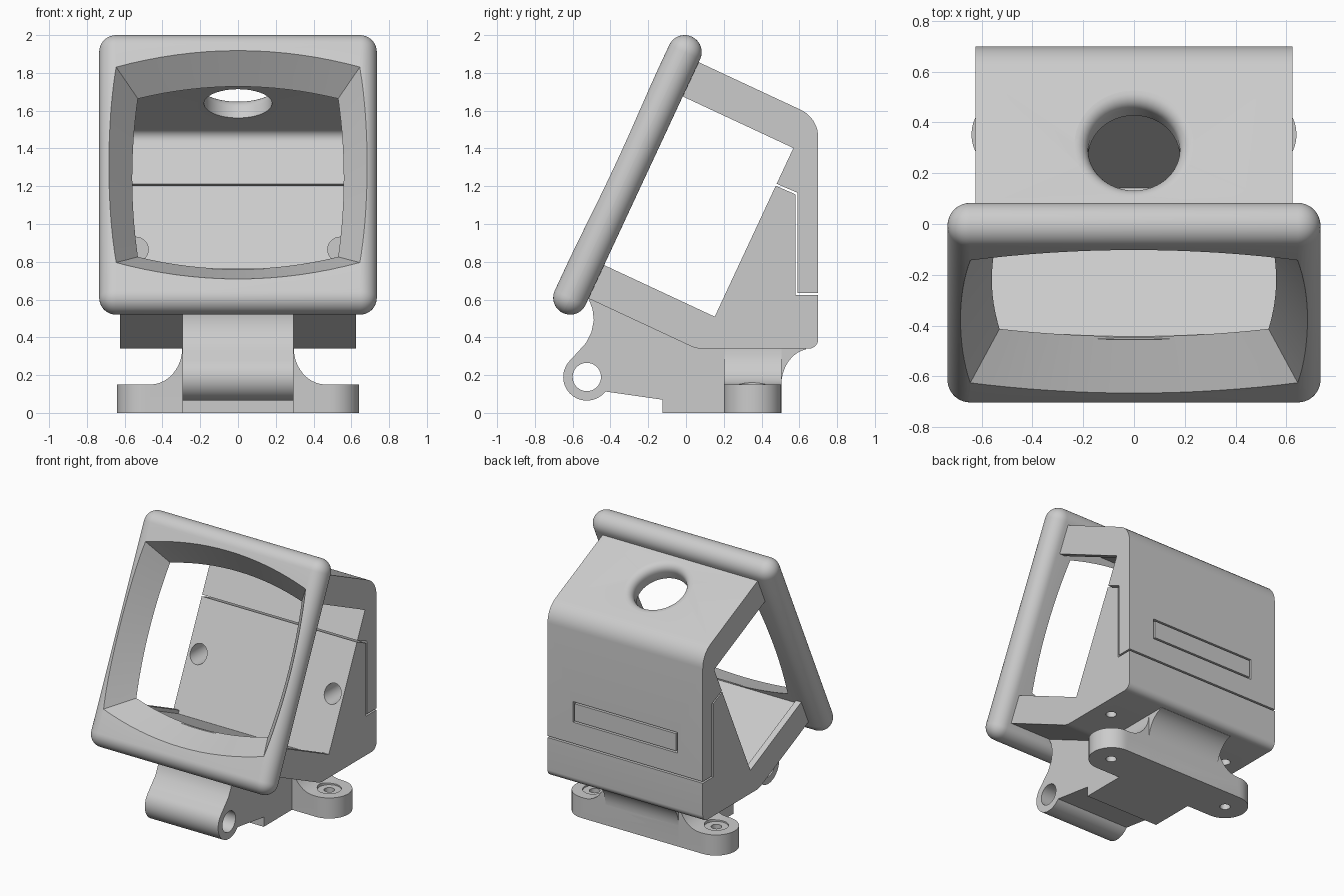
import bpy, bmesh
from math import sin, cos, tan, pi, radians
from mathutils import Vector, Matrix

if "Cube" in bpy.data.objects:
    bpy.data.objects.remove(bpy.data.objects["Cube"])

A = radians(25)  # backward tilt of the housing


def P(v, t):
    """Tilted housing frame (v up the bezel, t depth to the rear) -> (y, z)."""
    return (-.31 + v * sin(A) + t * cos(A), 1.26 + v * cos(A) - t * sin(A))


def loft(name, rings):
    """Closed solid through rings of equal point count."""
    bm = bmesh.new()
    rs = [[bm.verts.new(p) for p in r] for r in rings]
    n = len(rs[0])
    for a, b in zip(rs, rs[1:]):
        for i in range(n):
            j = (i + 1) % n
            bm.faces.new((a[i], a[j], b[j], b[i]))
    bm.faces.new(rs[0])
    bm.faces.new(rs[-1])
    bmesh.ops.recalc_face_normals(bm, faces=bm.faces)
    me = bpy.data.meshes.new(name)
    bm.to_mesh(me)
    bm.free()
    ob = bpy.data.objects.new(name, me)
    bpy.context.collection.objects.link(ob)
    return ob


def prism_x(name, pts, x0, x1):
    return loft(name, [[(x, y, z) for y, z in pts] for x in (x0, x1)])


def prism_y(name, pts, y0, y1):
    return loft(name, [[(x, y, z) for x, z in pts] for y in (y0, y1)])


def prism_z(name, pts, z0, z1):
    return loft(name, [[(x, y, z) for x, y in pts] for z in (z0, z1)])


def arc(cx, cy, rx, ry, a0, a1, n):
    return [(cx + rx * cos(radians(a0 + (a1 - a0) * i / n)),
             cy + ry * sin(radians(a0 + (a1 - a0) * i / n))) for i in range(n + 1)]


def circle(cx, cy, r, n=40):
    return arc(cx, cy, r, r, 0, 360, n)[:-1]


def box_pts(x0, x1, y0, y1):
    return [(x0, y0), (x1, y0), (x1, y1), (x0, y1)]


def fillet(a, b, c, r, n=8):
    """Round corner b of the path a-b-c."""
    a, b, c = Vector(a), Vector(b), Vector(c)
    u, w = (a - b).normalized(), (c - b).normalized()
    half = u.angle(w) / 2
    m = b + (u + w).normalized() * (r / sin(half))
    s, e = b + u * (r / tan(half)) - m, b + w * (r / tan(half)) - m
    return [tuple(m + (s.lerp(e, i / n)).normalized() * r) for i in range(n + 1)]


def combine(ob, other, op='DIFFERENCE'):
    other.hide_render = True
    m = ob.modifiers.new('bool', 'BOOLEAN')
    m.operation, m.solver, m.object = op, 'EXACT', other
    bpy.context.view_layer.objects.active = ob
    bpy.ops.object.modifier_apply(modifier=m.name)
    bpy.data.objects.remove(other)


# Bezel: thick rounded slab, leaning back
bm = bmesh.new()
bmesh.ops.create_cube(bm, size=1)
bmesh.ops.scale(bm, vec=(1.47, .18, 1.614), verts=bm.verts)
bmesh.ops.bevel(bm, geom=bm.edges[:], offset=.0895, segments=10, profile=.5, affect='EDGES')
bm.transform(Matrix.Translation((0, -.31, 1.26)) @ Matrix.Rotation(-A, 4, 'X'))
me = bpy.data.meshes.new('bezel')
bm.to_mesh(me)
bm.free()
bezel = bpy.data.objects.new('bezel', me)
bpy.context.collection.objects.link(bezel)


# Tapered opening with four bulging sides
def opening(t, n=16):
    k = (t + .09) / .18
    mx, mv, cx, cv, v0 = [p + (q - p) * k for p, q in
                          ((.69, .56), (.667, .533), (.645, .53), (.571, .462), (.017, .025))]
    ring = []
    for i in range(n):
        s = -1 + 2 * i / n
        ring.append((cx * s, cv + (mv - cv) * (1 - s * s)))
    for i in range(n):
        s = -1 + 2 * i / n
        ring.append((cx + (mx - cx) * (1 - s * s), -cv * s))
    ring += [(-x, -v) for x, v in ring]
    return [(x, *P(v + v0, t)) for x, v in ring]


combine(bezel, loft('opening_cutter', [opening(-.15), opening(.11)]))

# Housing: C-shaped side profile, open at both sides
top_f, top_b = P(.70, .08), P(.70, .788)
low_f, low_b = P(-.68, .08), P(-.68, .719)
profile = ([top_f] + fillet(top_f, top_b, (.7, .34), .16)
           + fillet(top_b, (.7, .34), low_b, .05) + fillet((.7, .34), low_b, low_f, .15)
           + [low_f, P(-.485, .08), P(-.485, .736), P(.5, .736), P(.5, .08)])
body = prism_x('housing', profile, -.625, .625)

# Taller pocket between the side lips, rounded where ceiling meets the back wall
pocket = ([P(-.51, .05), P(-.51, .736)]
          + fillet(P(-.51, .736), P(.585, .736), P(.585, .05), .05) + [P(.585, .05)])
combine(body, prism_x('pocket_cutter', pocket, -.58, .58))

# Button hole in the roof with a rounded lip
lip = [(.18, .4)] + [(.235 - .055 * cos(i * pi / 12), .645 + .055 * sin(i * pi / 12))
                     for i in range(7)] + [(.235, .9)]
combine(body, loft('roof_hole_cutter', [
    [(x, *P(v, .361 + d)) for x, d in circle(0, 0, r, 48)] for r, v in lip]))

# Latch seam through the back, and the outlined plate on the rear
seam = [(.45, 1.214), (.579, 1.157), (.579, .624), (.8, .624),
        (.8, .636), (.591, .636), (.591, 1.165), (.45, 1.226)]
combine(body, prism_x('seam_cutter', seam, -.8, .8))
for x0, x1, z0, z1 in ((-.42, .42, .79, .802), (-.42, .42, .928, .94),
                       (-.42, -.408, .79, .94), (.408, .42, .79, .94)):
    combine(body, prism_y('plate_cutter', box_pts(x0, x1, z0, z1), .67, .8))

# Screw pockets in the inner back wall and access holes in the floor
for s in (-1, 1):
    combine(body, prism_y('pocket_screw_cutter', circle(s * .54, .865, .065), .1, .585))
    combine(body, prism_z('floor_hole_cutter', circle(s * .49, .35, .035, 24), .2, .45))

# Mount arm with hinge barrel
arm_pts = ([(-.4, .63), (.1, .4), (.6, .4)]
           + arc(.665, .15, .16, .19, 100, 180, 10)
           + [(.505, 0), (-.125, 0), (-.125, .07)]
           + arc(-.525, .19, .125, .125, -38, -224, 28)
           + [(-.575, .32), (-.53, .37), (-.5, .43), (-.488, .49), (-.495, .55), (-.52, .615)])
arm = prism_x('mount_arm', arm_pts, -.295, .295)
combine(arm, prism_x('hinge_hole_cutter', circle(-.525, .19, .075), -.5, .5))

# Screw ears: rounded plate plus curved flare up to the housing
ears = prism_z('mount_ears', arc(.488, .3525, .1525, .1525, -90, 90, 20)
               + arc(-.488, .3525, .1525, .1525, 90, 270, 20), 0, .15)
curve = arc(.465, .345, .17, .195, 180, 270, 10)
flare = [(-x, z) for x, z in curve] + [(-.465, .1), (.465, .1)] + curve[::-1]
combine(ears, prism_y('ear_flare', flare, .2, .505), 'UNION')
for s in (-1, 1):
    combine(ears, prism_z('ear_hole_cutter', circle(s * .49, .35, .035, 24), -.1, .3))
    combine(ears, prism_z('ear_seat_cutter', circle(s * .49, .35, .08, 32), .14, .36))

# Smooth shading with sharp edges kept
for ob in (bezel, body, arm, ears):
    bpy.ops.object.select_all(action='DESELECT')
    ob.select_set(True)
    bpy.context.view_layer.objects.active = ob
    bpy.ops.object.shade_smooth_by_angle(angle=radians(30))
